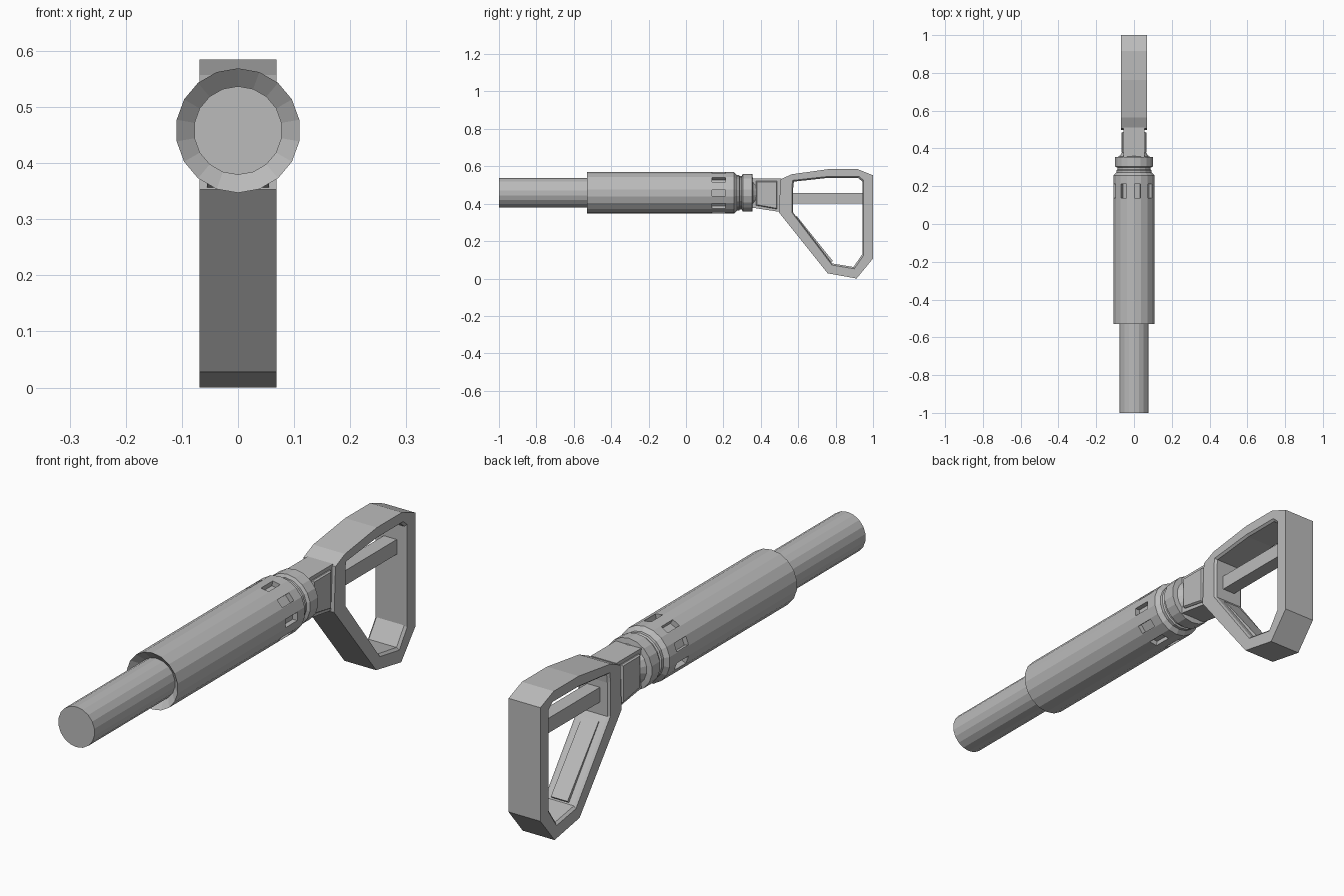
import bpy, bmesh, math
from mathutils import Vector

if "Cube" in bpy.data.objects:
    bpy.data.objects.remove(bpy.data.objects["Cube"])

AXIS_Z = 0.458
SIDES = 18

grey = bpy.data.materials.new("plain_grey")
grey.diffuse_color = (0.5, 0.5, 0.5, 1)
grey.use_nodes = True
grey.node_tree.nodes["Principled BSDF"].inputs["Base Color"].default_value = grey.diffuse_color


def finish(name, bm):
    bmesh.ops.recalc_face_normals(bm, faces=bm.faces[:])
    mesh = bpy.data.meshes.new(name)
    bm.to_mesh(mesh)
    bm.free()
    mesh.materials.append(grey)
    obj = bpy.data.objects.new(name, mesh)
    bpy.context.collection.objects.link(obj)
    return obj


def lathe(profile):
    """Revolve (radius, y) points about the tube axis; returns bmesh and face rows."""
    bm = bmesh.new()
    rings = []
    for r, y in profile:
        ring = []
        for i in range(SIDES):
            a = 2 * math.pi * i / SIDES
            ring.append(bm.verts.new((r * math.sin(a), y, AXIS_Z + r * math.cos(a))))
        rings.append(ring)
    rows = []
    for a, b in zip(rings, rings[1:]):
        rows.append([bm.faces.new((a[i], a[(i + 1) % SIDES], b[(i + 1) % SIDES], b[i]))
                     for i in range(SIDES)])
    bm.faces.new(rings[0])
    bm.faces.new(rings[-1])
    return bm, rows


def prism(name, profile, layers):
    """Stack a (y, z) outline at several (x, scale) layers."""
    bm = bmesh.new()
    cy = sum(p[0] for p in profile) / len(profile)
    cz = sum(p[1] for p in profile) / len(profile)
    loops = [[bm.verts.new((x, cy + (y - cy) * s, cz + (z - cz) * s)) for y, z in profile]
             for x, s in layers]
    n = len(profile)
    for a, b in zip(loops, loops[1:]):
        for i in range(n):
            bm.faces.new((a[i], a[(i + 1) % n], b[(i + 1) % n], b[i]))
    bm.faces.new(loops[0])
    bm.faces.new(loops[-1])
    return finish(name, bm)


# Front tube
bm, _ = lathe([(0.079, -1.0), (0.079, -0.45)])
finish("inner_tube", bm)

# Sleeve with a funnel-shaped front and nine recessed slots
bm, rows = lathe([(0.076, -0.50), (0.111, -0.53), (0.111, 0.136), (0.111, 0.214),
                  (0.111, 0.257), (0.095, 0.272)])
slots = rows[2][::2]
bmesh.ops.recalc_face_normals(bm, faces=bm.faces[:])
bmesh.ops.inset_individual(bm, faces=slots, thickness=0.004)
for f in bmesh.ops.extrude_discrete_faces(bm, faces=slots)["faces"]:
    c = f.calc_center_median()
    inward = Vector((-c.x, 0, AXIS_Z - c.z)).normalized() * 0.02
    bmesh.ops.translate(bm, verts=f.verts[:], vec=inward)
finish("outer_sleeve", bm)

# Neck groove, collar ring and rear cone
bm, _ = lathe([(0.095, 0.27), (0.095, 0.284), (0.089, 0.288), (0.089, 0.298),
               (0.101, 0.304), (0.101, 0.354), (0.08, 0.357), (0.055, 0.39)])
finish("collar", bm)

# Block joining collar to handle, with raised side plates
prism("neck_block", [(0.345, 0.535), (0.51, 0.535), (0.51, 0.355), (0.345, 0.38)],
      [(-0.055, 1), (0.055, 1)])
for side, name in ((-1, "left_neck_plate"), (1, "right_neck_plate")):
    prism(name, [(0.375, 0.521), (0.486, 0.521), (0.486, 0.371), (0.375, 0.391)],
          [(side * 0.05, 1), (side * 0.06, 1), (side * 0.066, 0.94)])

# Handle frame: outer outline, chamfered inner outline
outer = [(0.505, 0.53), (0.564, 0.557), (0.762, 0.585), (0.917, 0.585), (1.0, 0.552),
         (1.0, 0.107), (0.912, 0.0), (0.757, 0.028), (0.497, 0.353)]
inner = [(0.566, 0.49), (0.57, 0.525), (0.762, 0.546), (0.925, 0.546), (0.949, 0.525),
         (0.949, 0.123), (0.90, 0.052), (0.78, 0.072), (0.566, 0.353)]
mid = Vector((0.77, 0.33))
tight = [tuple(mid + (Vector(p) - mid) * 0.965) for p in inner]
bm = bmesh.new()
section = [(outer, -0.069), (inner, -0.069), (tight, -0.060),
           (tight, 0.060), (inner, 0.069), (outer, 0.069)]
loops = [[bm.verts.new((x, y, z)) for y, z in pts] for pts, x in section]
for k in range(len(loops)):
    a, b = loops[k], loops[(k + 1) % len(loops)]
    for i in range(len(a)):
        j = (i + 1) % len(a)
        bm.faces.new((a[i], a[j], b[j], b[i]))
finish("handle_frame", bm)

# Raised pad on the inside of the sloping strut
prism("strut_pad", [(0.575, 0.315), (0.592, 0.334), (0.785, 0.094), (0.768, 0.078)],
      [(-0.036, 1), (0.036, 1)])

# Bar across the handle opening
prism("cross_bar", [(0.54, 0.458), (0.96, 0.458), (0.96, 0.40), (0.54, 0.40)],
      [(-0.028, 1), (0.028, 1)])
